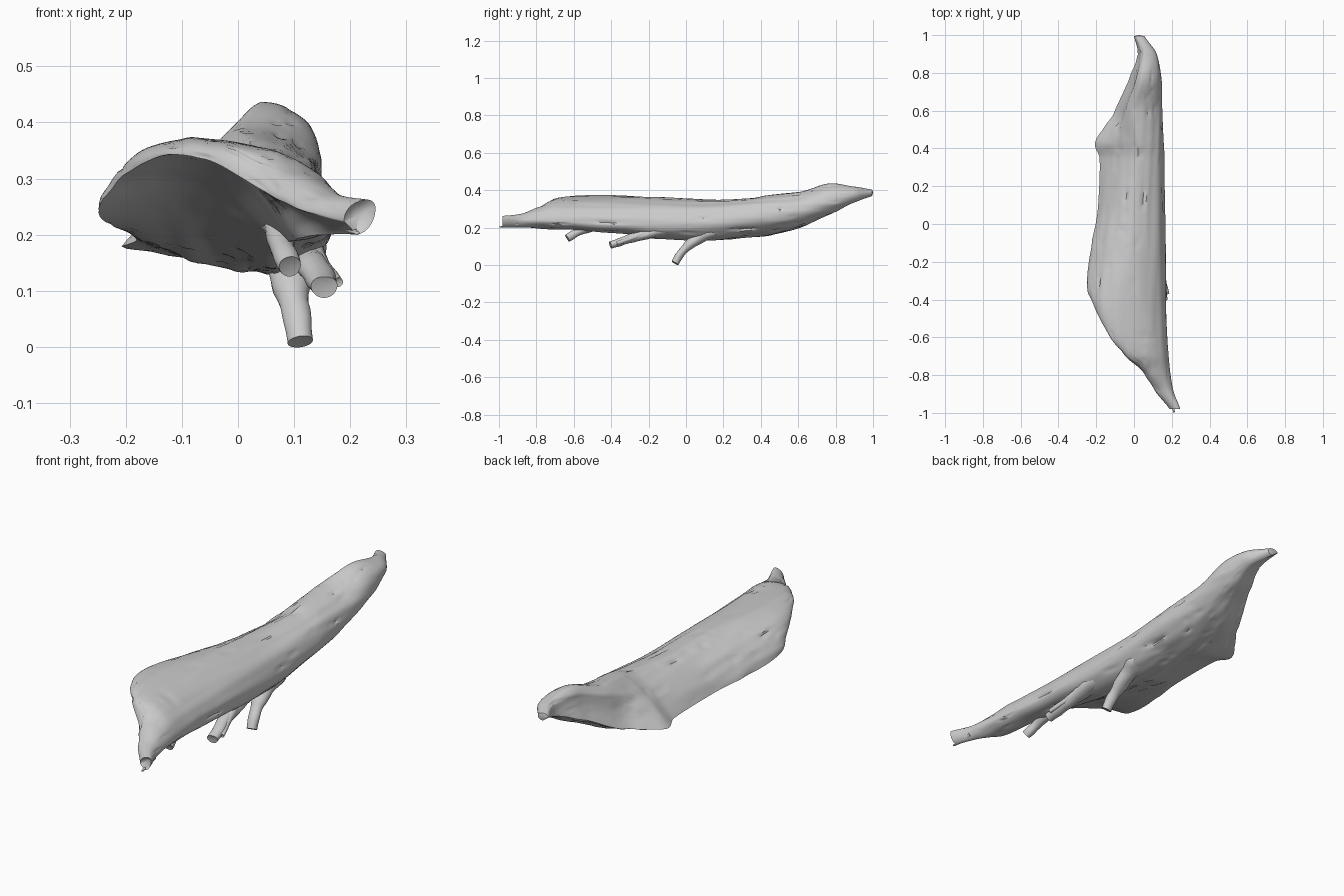
import bpy, bmesh, math
from mathutils import Vector, noise

if "Cube" in bpy.data.objects:
    bpy.data.objects.remove(bpy.data.objects["Cube"])

# Trunk stations: y, then x,z of the left lip, crown, right flank and belly
KEYS = [
    (-.98, .19, .225, .23, .263, .245, .25, .21, .20),
    (-.88, .11, .245, .165, .275, .207, .24, .17, .20),
    (-.78, .045, .278, .085, .312, .19, .24, .11, .195),
    (-.70, -.045, .33, .0, .354, .183, .235, .10, .19),
    (-.60, -.125, .342, -.06, .368, .178, .23, .09, .19),
    (-.45, -.205, .305, -.08, .372, .172, .225, .075, .175),
    (-.33, -.25, .245, -.07, .37, .172, .22, .06, .165),
    (-.15, -.232, .22, -.04, .362, .168, .22, .06, .14),
    (.10, -.19, .20, -.01, .35, .162, .23, .05, .13),
    (.35, -.182, .188, .02, .358, .162, .25, 0, .15),
    (.43, -.205, .18, .02, .37, .158, .26, 0, .158),
    (.60, -.10, .215, .0, .392, .15, .29, .02, .20),
    (.77, -.025, .30, .04, .435, .145, .34, .06, .27),
    (.90, .02, .355, .055, .42, .12, .375, .08, .335),
    (.995, .0, .39, .025, .403, .055, .385, .03, .368),
]
# Hollowing of the underside (+ scoops up) and flattening of the upper left slope
UNDER = [(-1, 0), (-.8, .01), (-.65, .05), (-.35, .055), (-.1, .02), (.1, -.015), (.4, -.01), (1, 0)]
SLOPE = [(-1, 0), (-.5, 0), (-.33, .2), (-.1, .4), (.2, .55), (.40, .75), (.50, .6), (.62, .3), (.8, .25), (1, 0)]
SCOOP = [(-1, 0), (.42, 0), (.55, .02), (.75, .015), (.9, .004), (1, 0)]


def lerp_table(tab, y):
    for (a, va), (b, vb) in zip(tab, tab[1:]):
        if y <= b:
            return va + (vb - va) * max(0, (y - a) / (b - a))
    return tab[-1][1]


def station(y):
    """Smooth (Hermite) interpolation of the trunk stations."""
    n = len(KEYS)
    i = next((k for k in range(n - 1) if y <= KEYS[k + 1][0]), n - 2)
    a, b = KEYS[i], KEYS[i + 1]
    p, q = KEYS[max(i - 1, 0)], KEYS[min(i + 2, n - 1)]
    h = b[0] - a[0]
    t = (y - a[0]) / h
    out = []
    for k in range(1, 9):
        m0 = .8 * (b[k] - p[k]) / (b[0] - p[0]) * h
        m1 = .8 * (q[k] - a[k]) / (q[0] - a[0]) * h
        out.append((2*t**3 - 3*t*t + 1) * a[k] + (t**3 - 2*t*t + t) * m0
                   + (3*t*t - 2*t**3) * b[k] + (t**3 - t*t) * m1)
    return out


def arc(p, q, corner, n):
    """Quarter ellipse from p to q bulging toward corner."""
    c = p + q - corner
    return [c + (p - c) * math.cos(a) + (q - c) * math.sin(a)
            for a in (i / n * math.pi / 2 for i in range(n))]


def section(y):
    s = station(y)
    L, T, R, B = (Vector((s[i], y, s[i + 1])) for i in (0, 2, 4, 6))
    n = 18
    pts = arc(L, T, Vector((L.x, y, T.z)), n)
    slope, scoop = lerp_table(SLOPE, y), lerp_table(SCOOP, y)
    for i in range(n):                       # flatter slope, then scooped rear face
        t = i / n
        pts[i] = pts[i].lerp(L.lerp(T, t), slope)
        pts[i] += Vector((1, 0, -.4)) * scoop * math.sin(math.pi * min(1, t * 1.5))
    pts += arc(T, R, Vector((R.x, y, T.z)), n)
    pts += arc(R, B, Vector((R.x, y, B.z)), n)
    u = lerp_table(UNDER, y)
    for i in range(n):
        t = i / n
        p = B.lerp(L, t)
        p.z += u * math.sin(math.pi * t)
        pts.append(p)
    mid = sum(pts, Vector()) / len(pts)
    for i, p in enumerate(pts):              # long grain ridges and cracks, rougher beneath
        d = p - mid
        amp = .010 if i > 3 * n else .005
        g = noise.noise(Vector((p.x * 28, y * 2.2, p.z * 28)))
        f = noise.noise(Vector((p.x * 60 + 9, y * 5, p.z * 60)))
        fade = min(1, d.length / .08)
        pts[i] = p + d.normalized() * fade * (amp * g - .022 * max(0, f - .35))
    return pts


def loft(name, rings, cap_push):
    """Skin a list of equal rings and close the ends with pushed fans."""
    bm = bmesh.new()
    vs = [[bm.verts.new(p) for p in r] for r in rings]
    n = len(rings[0])
    for a, b in zip(vs, vs[1:]):
        for i in range(n):
            j = (i + 1) % n
            bm.faces.new((a[i], a[j], b[j], b[i]))
    for r, pts, push in ((vs[0], rings[0], cap_push[0]), (vs[-1], rings[-1], cap_push[1])):
        c = bm.verts.new(sum(pts, Vector()) / n + Vector(push))
        for i in range(n):
            bm.faces.new((r[i], r[(i + 1) % n], c))
    bmesh.ops.recalc_face_normals(bm, faces=bm.faces)
    me = bpy.data.meshes.new(name)
    bm.to_mesh(me)
    bm.free()
    ob = bpy.data.objects.new(name, me)
    bpy.context.collection.objects.link(ob)
    bpy.ops.object.select_all(action='DESELECT')
    ob.select_set(True)
    bpy.context.view_layer.objects.active = ob
    bpy.ops.object.shade_smooth_by_angle(angle=math.radians(40))
    return ob


def stub(name, path, radii, squash=1.0, tip=(0, .004, .002)):
    """Tapered broken branch along a bezier path of three points."""
    a, b, c = map(Vector, path)
    rings = []
    for k in range(15):
        t = k / 14
        p = a * (1-t)**2 + b * 2*t*(1-t) + c * t*t
        d = ((b - a) * (1-t) + (c - b) * t).normalized()
        u = d.cross(Vector((1, 0, 0))).normalized()
        v = d.cross(u)
        r = radii[1] + (radii[0] - radii[1]) * (1 - t)**2
        ring = []
        for i in range(20):
            w = i / 20 * math.tau
            q = p + v * math.cos(w) * r + u * math.sin(w) * r * squash
            ring.append(q + (q - p) * .25 * noise.noise(q * 22))
        rings.append(ring)
    return loft(name, rings, ((0, 0, 0), tip))


# Weathered trunk shell, scooped out at both broken ends
ROWS = 140
loft("trunk", [section(-.98 + 1.975 * i / ROWS) for i in range(ROWS + 1)],
     ((-.005, .03, 0), (0, .005, 0)))

# Broken branch stubs under the right flank
stub("front_stub", ((.07, -.42, .232), (.07, -.54, .20), (.092, -.635, .143)), (.035, .02))
stub("middle_stub", ((.10, -.08, .205), (.125, -.24, .155), (.155, -.405, .108)), (.05, .026), .8)
stub("rear_stub", ((.085, .15, .19), (.09, .01, .135), (.11, -.06, .010)), (.06, .025), .8)

# Splinters at the front tip and on the middle stub
stub("tip_splinter", ((.19, -.90, .22), (.203, -.95, .206), (.212, -.996, .203)), (.02, .005), .7, (0, -.004, 0))
stub("side_splinter", ((.13, -.22, .17), (.155, -.29, .142), (.178, -.37, .115)), (.025, .009))
